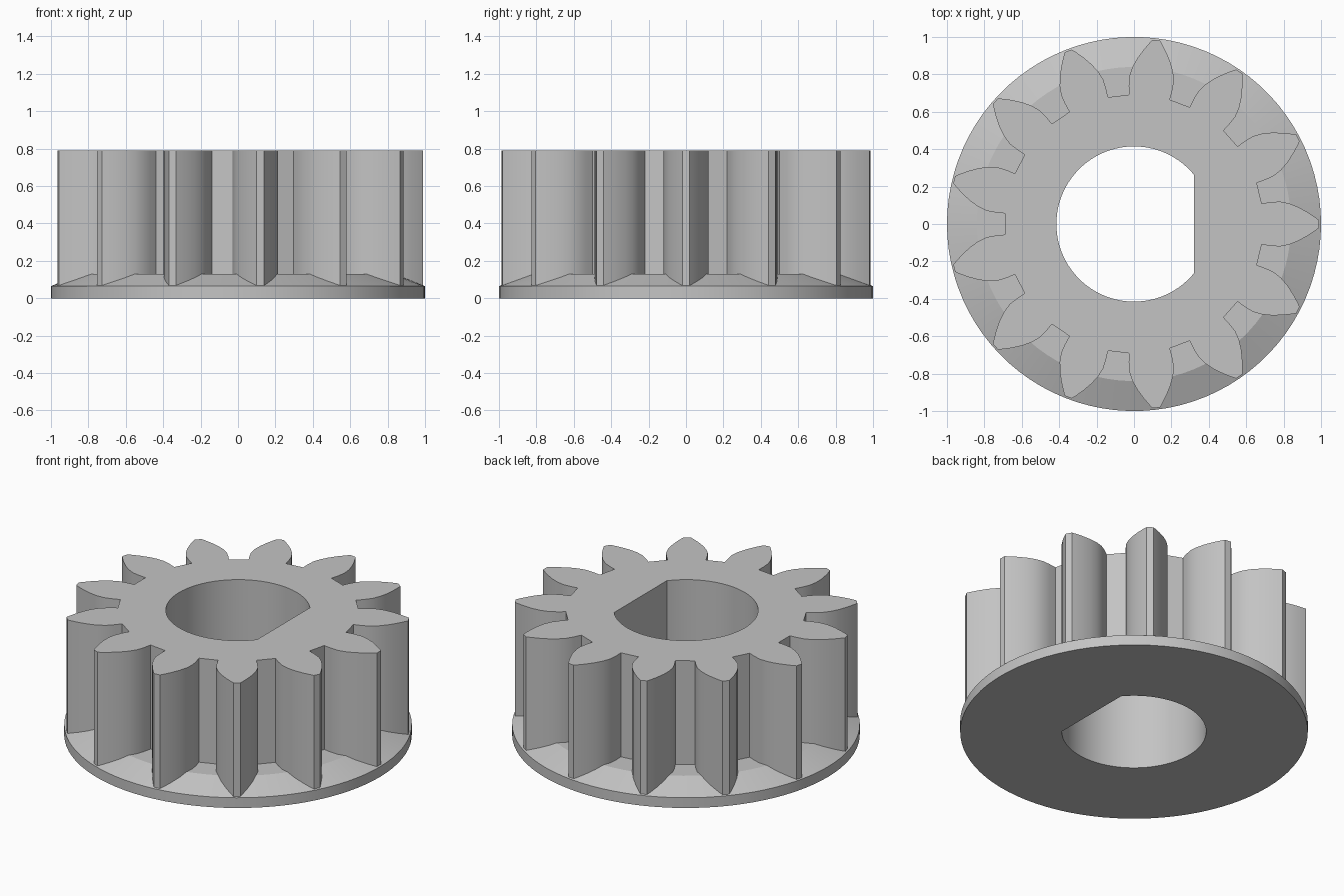
import bpy, bmesh
from math import sin, cos, acos, pi, radians

cube = bpy.data.objects.get("Cube")
if cube:
    bpy.data.objects.remove(cube, do_unlink=True)

TEETH = 13
BORE, FLAT = 0.415, 0.32             # bore radius, distance of the flat
SEAT, TOP = 0.03, 0.79               # bottom and top of the gear body

grey = bpy.data.materials.new("plain grey")
grey.use_nodes = True
grey.diffuse_color = (0.55, 0.55, 0.55, 1)
grey.node_tree.nodes["Principled BSDF"].inputs["Base Color"].default_value = grey.diffuse_color

# Shared angles, with points exactly on the corners of the bore's flat
corner = acos(FLAT / BORE)
angles = [-corner + 2 * corner * i / 20 for i in range(20)]
angles += [corner + (2 * pi - 2 * corner) * i / 70 for i in range(70)]


def circle(r):
    return [(r * cos(a), r * sin(a)) for a in angles]


def bore_outline():
    pts = []
    for a in angles:
        r = min(BORE, FLAT / cos(a)) if abs(a) < corner else BORE
        pts.append((r * cos(a), r * sin(a)))
    return pts


def gear_outline():
    # Flank of one tooth: (distance along the tooth, half width)
    flank = [(0.683, 0.11), (0.73, 0.117), (0.78, 0.12), (0.83, 0.11),
             (0.88, 0.09), (0.93, 0.062), (0.97, 0.035), (0.99, 0.02)]
    tooth = [(u, -v) for u, v in flank] + flank[::-1]
    pts = []
    for k in range(TEETH):
        c, s = cos(2 * pi * k / TEETH), sin(2 * pi * k / TEETH)
        pts += [(u * c - v * s, u * s + v * c) for u, v in tooth]
    return pts


def add_loop(bm, pts, z):
    return [bm.verts.new((x, y, z)) for x, y in pts]


def finish(bm, name, sharp):
    bmesh.ops.recalc_face_normals(bm, faces=bm.faces[:])
    mesh = bpy.data.meshes.new(name)
    bm.to_mesh(mesh)
    bm.free()
    mesh.materials.append(grey)
    obj = bpy.data.objects.new(name, mesh)
    bpy.context.collection.objects.link(obj)
    bpy.ops.object.select_all(action='DESELECT')
    obj.select_set(True)
    bpy.context.view_layer.objects.active = obj
    bpy.ops.object.shade_smooth_by_angle(angle=radians(sharp))


# Toothed body: flat outline with the bore hole, extruded upwards
bm = bmesh.new()
edges = []
for outline in (gear_outline(), bore_outline()):
    vs = add_loop(bm, outline, SEAT)
    edges += [bm.edges.new((vs[i - 1], vs[i])) for i in range(len(vs))]
bmesh.ops.triangle_fill(bm, edges=edges, use_beauty=True, normal=(0, 0, 1))
ext = bmesh.ops.extrude_face_region(bm, geom=bm.faces[:], use_keep_orig=True)
top = [g for g in ext["geom"] if isinstance(g, bmesh.types.BMVert)]
bmesh.ops.translate(bm, vec=(0, 0, TOP - SEAT), verts=top)
finish(bm, "toothed_body", 30)

# Flange: closed ring with a bevelled top and a recess that seats the body
bm = bmesh.new()
sections = [(bore_outline(), 0), (circle(1), 0), (circle(1), 0.065),
            (circle(0.84), 0.13), (circle(0.6), 0.13), (circle(0.6), SEAT),
            (bore_outline(), SEAT)]
loops = [add_loop(bm, pts, z) for pts, z in sections]
for j, a in enumerate(loops):
    b = loops[(j + 1) % len(loops)]
    for i in range(len(a)):
        bm.faces.new((a[i - 1], a[i], b[i], b[i - 1]))
finish(bm, "base_flange", 20)
